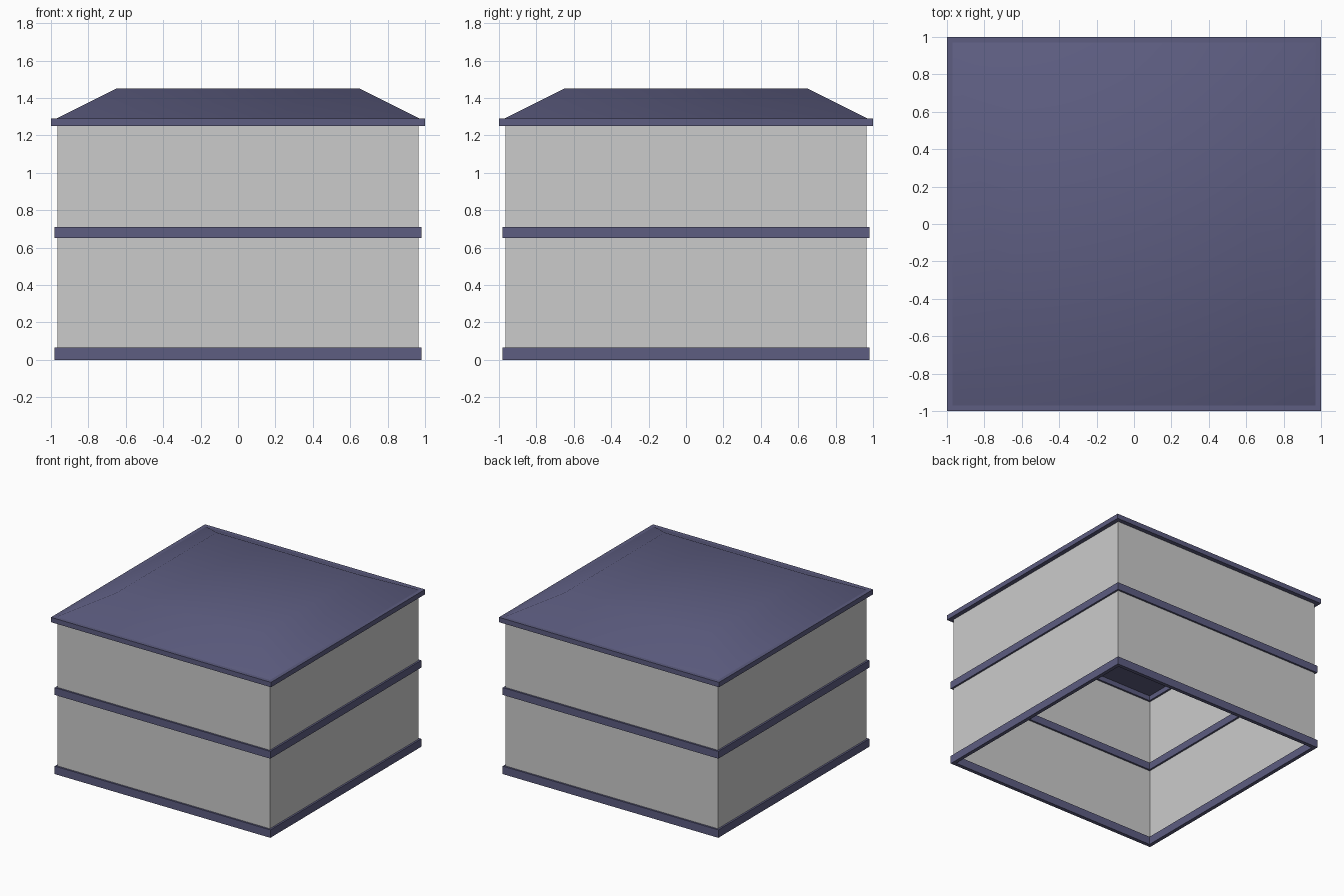
import bpy, bmesh

if "Cube" in bpy.data.objects:
    bpy.data.objects.remove(bpy.data.objects["Cube"])

slate = bpy.data.materials.new("slate_blue")
slate.diffuse_color = (0.11, 0.11, 0.22, 1)
slate.use_nodes = True
slate.node_tree.nodes["Principled BSDF"].inputs["Base Color"].default_value = slate.diffuse_color


def square_loft(name, profile, closed=False, caps=False, mat=None):
    """Sweep a (half_width, z) profile around a square plan."""
    bm = bmesh.new()
    corners = [(-1, -1), (1, -1), (1, 1), (-1, 1)]
    rows = [[bm.verts.new((cx * r, cy * r, z)) for cx, cy in corners]
            for r, z in profile]
    pairs = list(zip(rows, rows[1:]))
    if closed:
        pairs.append((rows[-1], rows[0]))
    for a, b in pairs:
        for i in range(4):
            j = (i + 1) % 4
            bm.faces.new((a[i], a[j], b[j], b[i]))
    if caps:
        bm.faces.new(rows[0][::-1])
        bm.faces.new(rows[-1])
    mesh = bpy.data.meshes.new(name)
    bm.to_mesh(mesh)
    bm.free()
    if mat:
        mesh.materials.append(mat)
    obj = bpy.data.objects.new(name, mesh)
    bpy.context.collection.objects.link(obj)
    return obj


def band(name, outer, inner, z0, z1):
    square_loft(name, [(outer, z0), (outer, z1), (inner, z1), (inner, z0)],
                closed=True, mat=slate)


# Thin walls, open at the bottom
square_loft("walls", [(0.965, 0.01), (0.965, 1.27)])

# Trim bands around the storeys and the eave
band("base_band", 0.98, 0.95, 0.0, 0.065)
band("floor_band", 0.98, 0.95, 0.65, 0.71)
band("eave_band", 1.0, 0.95, 1.25, 1.29)

# Softly shaded hipped roof with a flat top
roof = square_loft("roof", [(0.97, 1.29), (0.65, 1.45)], caps=True, mat=slate)
for ob in bpy.context.selected_objects:
    ob.select_set(False)
roof.select_set(True)
bpy.context.view_layer.objects.active = roof
bpy.ops.object.shade_smooth_by_angle(angle=0.8)
